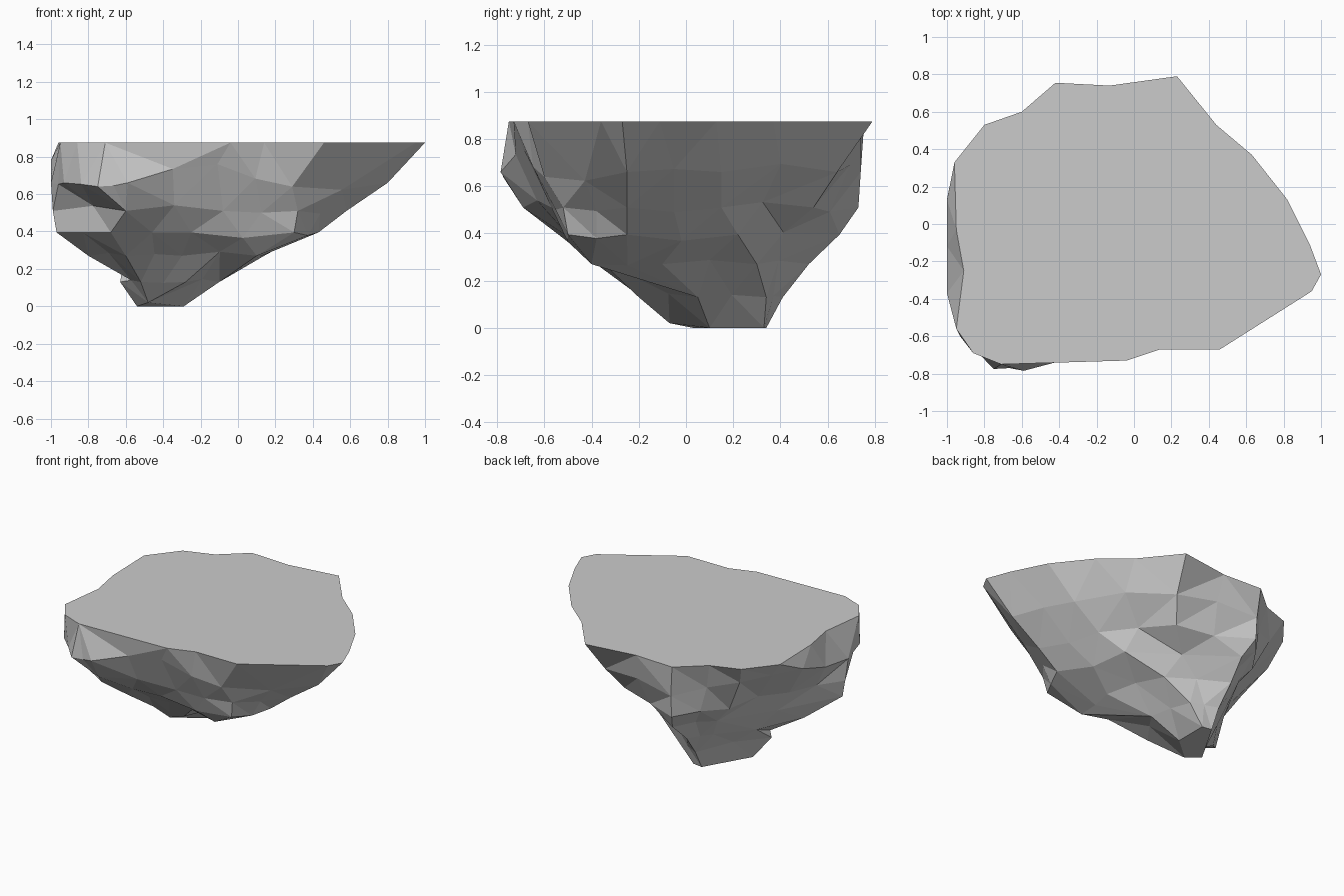
import bpy, bmesh, random
from mathutils import Vector

if "Cube" in bpy.data.objects:
    bpy.data.objects.remove(bpy.data.objects["Cube"])

random.seed(5)
bm = bmesh.new()
TOP = 0.875


def ring(z, pts, rough=True):
    """One contour of the rock, counter-clockwise, with chipped points between corners.
    A point may carry its own height as a third value."""
    corners = [Vector((p[0], p[1], p[2] if len(p) > 2 else z)) for p in pts]
    centre = sum(corners, Vector()) / len(corners)
    out = []
    for a, b in zip(corners, corners[1:] + corners[:1]):
        out.append(a)
        if rough:
            edge = (b - a).length
            m = (a + b) / 2
            m += (m - centre) * random.uniform(-.1, .05) * edge
            m.z += random.uniform(-.06, .06) * edge
            m.x = max(-1, m.x)
            out.append(m)
    return [bm.verts.new(v) for v in out]


def stitch(a, b):
    """Triangulated skin between two contours, always taking the shorter diagonal."""
    dist = lambda u, v: (u.co - v.co).length
    k = min(range(len(b)), key=lambda n: dist(a[0], b[n]))
    b = b[k:] + b[:k]
    i = j = 0
    while i < len(a) or j < len(b):
        va, vb = a[i % len(a)], b[j % len(b)]
        na, nb = a[(i + 1) % len(a)], b[(j + 1) % len(b)]
        if j >= len(b) or (i < len(a) and dist(na, vb) <= dist(va, nb)):
            bm.faces.new((va, vb, na))
            i += 1
        else:
            bm.faces.new((va, vb, nb))
            j += 1


# Flat top outline
rings = [ring(TOP, [(1, -.27), (.94, -.11), (.82, .13), (.63, .37), (.44, .53), (.23, .79),
                    (-.13, .74), (-.42, .755), (-.6, .6), (-.8, .53), (-.96, .33), (-.95, -.03),
                    (-.91, -.25), (-.95, -.56), (-.86, -.69), (-.71, -.75), (-.04, -.73),
                    (.14, -.67), (.46, -.67), (.95, -.36)], False)]
# Broken sides: a flat cleaved face on the left, a long slope on the right
rings.append(ring(.66, [(.8, -.25), (.62, .15), (.18, .64), (-.4, .74), (-.74, .46, .74),
                        (-1, .13, .78), (-1, -.37, .66), (-.93, -.6), (-.75, -.775, .64),
                        (-.59, -.785), (-.11, -.69, .76), (.29, -.6, .64)]))
rings.append(ring(.51, [(.58, -.25), (.42, .15), (.1, .54), (-.4, .73), (-.63, .42), (-.8, 0),
                        (-.99, -.35), (-.6, -.69), (-.08, -.57), (.32, -.52)]))
rings.append(ring(.395, [(.43, -.25), (.26, .22), (-.35, .65), (-.53, .41), (-.97, -.35),
                         (-.68, -.54), (-.25, -.5), (.3, -.5)]))
rings.append(ring(.27, [(.14, -.1), (0, .3), (-.37, .52), (-.47, .37), (-.8, -.17),
                        (-.6, -.38), (-.3, -.33), (.1, -.4)]))
rings.append(ring(.13, [(-.1, .05), (-.18, .34), (-.36, .41), (-.63, -.05), (-.52, -.19),
                        (-.28, -.2)]))
# Small off-centre foot
rings.append(ring(0, [(-.29, .1), (-.29, .33), (-.36, .34), (-.54, .03), (-.48, -.07, .02)],
                  False))

for upper, lower in zip(rings, rings[1:]):
    stitch(upper, lower)
bm.faces.new(rings[0])
bm.faces.new(rings[-1][::-1])
bmesh.ops.recalc_face_normals(bm, faces=bm.faces)

mesh = bpy.data.meshes.new("flat_topped_rock")
bm.to_mesh(mesh)
bm.free()
rock = bpy.data.objects.new("flat_topped_rock", mesh)
bpy.context.collection.objects.link(rock)
